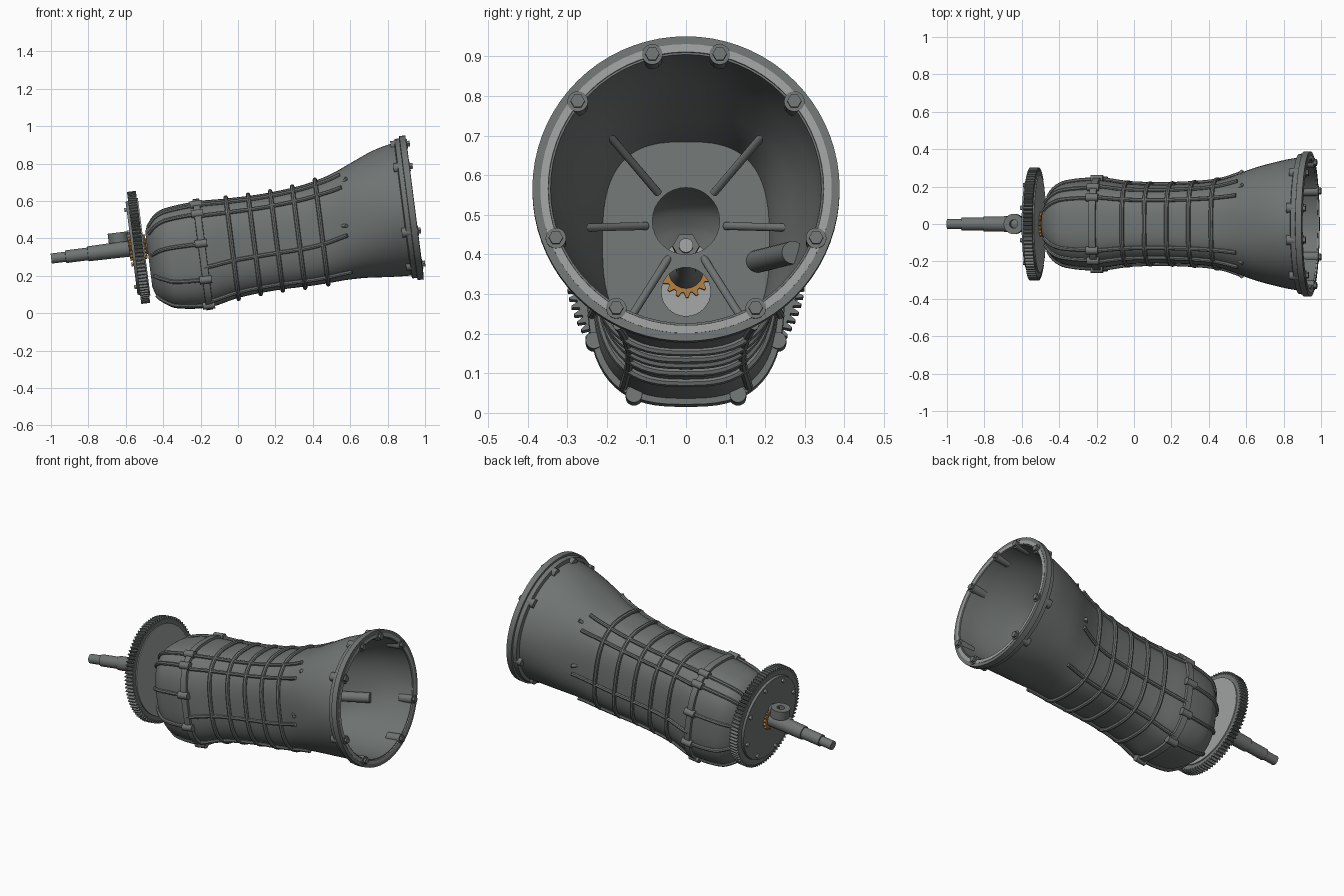
import bpy, bmesh
from math import sin, cos, pi, radians, copysign
from mathutils import Matrix, Vector

cube = bpy.data.objects.get("Cube")
if cube:
    bpy.data.objects.remove(cube, do_unlink=True)

# Everything is built along X, then tilted by this frame
FRAME = Matrix.Translation((0, 0, 0.42)) @ Matrix.Rotation(radians(-7.3), 4, 'Y')
X, Z = Vector((1, 0, 0)), Vector((0, 0, 1))
parts = []


def material(name, color):
    m = bpy.data.materials.new(name)
    m.use_nodes = True
    m.diffuse_color = (*color, 1)
    m.node_tree.nodes["Principled BSDF"].inputs["Base Color"].default_value = (*color, 1)
    return m


GREY = material("cast_grey", (0.16, 0.175, 0.17))
LIGHT = material("machined_grey", (0.34, 0.36, 0.35))
ORANGE = material("bronze_orange", (0.42, 0.2, 0.05))


def add(name, data, mat):
    data.materials.append(mat)
    ob = bpy.data.objects.new(name, data)
    bpy.context.scene.collection.objects.link(ob)
    ob.matrix_world = FRAME
    parts.append(ob)
    return ob


def from_bmesh(name, bm, mat):
    bmesh.ops.recalc_face_normals(bm, faces=bm.faces)
    me = bpy.data.meshes.new(name)
    bm.to_mesh(me)
    bm.free()
    return add(name, me, mat)


def loft(name, rings, mat, cap=True, closed=False):
    """Skin a list of point rings."""
    bm = bmesh.new()
    rows = [[bm.verts.new(p) for p in ring] for ring in rings]
    n = len(rows[0])
    pairs = list(zip(rows, rows[1:])) + ([(rows[-1], rows[0])] if closed else [])
    for a, b in pairs:
        for i in range(n):
            j = (i + 1) % n
            bm.faces.new((a[i], a[j], b[j], b[i]))
    if cap and not closed:
        bm.faces.new(rows[0])
        bm.faces.new(rows[-1])
    return from_bmesh(name, bm, mat)


def spin(name, start, axis, profile, mat, n=32, closed=False, tooth=0):
    """Turn a (distance, radius) profile about an axis, with optional teeth."""
    q, rings = axis.to_track_quat('Z', 'Y'), []
    for d, r in profile:
        ring = []
        for i in range(n):
            rr = r - (tooth if i % 4 > 1 else 0)
            a = 2 * pi * i / n
            ring.append(Vector(start) + q @ Vector((rr * cos(a), rr * sin(a), d)))
        rings.append(ring)
    return loft(name, rings, mat, closed=closed)


def rod(name, p, q, r, mat, n=20):
    d = Vector(q) - Vector(p)
    return spin(name, p, d, [(0, r), (d.length, r)], mat, n)


def tube(name, points, r, cyclic=False):
    cu = bpy.data.curves.new(name, 'CURVE')
    cu.dimensions = '3D'
    cu.bevel_depth, cu.bevel_resolution, cu.use_fill_caps = r, 2, True
    sp = cu.splines.new('POLY')
    sp.points.add(len(points) - 1)
    for p, co in zip(sp.points, points):
        p.co = (*co, 1)
    sp.use_cyclic_u = cyclic
    return add(name, cu, GREY)


# Housing stations: distance, half width, top, bottom, squareness
STATIONS = [
    (-.49, .08, .08, -.22, 2.2), (-.47, .14, .12, -.28, 2.4),
    (-.43, .19, .165, -.32, 2.6), (-.37, .22, .19, -.35, 2.8),
    (-.2, .235, .205, -.366, 2.8), (-.04, .215, .2, -.335, 2.8),
    (.16, .21, .2, -.321, 2.8), (.36, .22, .217, -.321, 2.8),
    (.46, .235, .237, -.318, 2.7), (.54, .26, .26, -.314, 2.5),
    (.65, .3, .305, -.316, 2.3), (.76, .33, .35, -.326, 2.1),
    (.855, .35, .375, -.333, 2), (.95, .36, .385, -.335, 2)]


def slope(i, k):
    a, b = STATIONS[max(i - 1, 0)], STATIONS[min(i + 1, len(STATIONS) - 1)]
    return (b[k] - a[k]) / (b[0] - a[0])


def shell_point(u, angle, off=0.0):
    """Point on the housing surface at distance u and section angle."""
    i = max([k for k, s in enumerate(STATIONS[:-1]) if s[0] <= u] or [0])
    a, b = STATIONS[i], STATIONS[i + 1]
    w = b[0] - a[0]
    t = (u - a[0]) / w
    h = t * t * (3 - 2 * t)
    val = [a[k] + (b[k] - a[k]) * h + w * t * (1 - t)
           * (slope(i, k) * (1 - t) - slope(i + 1, k) * t) for k in range(1, 5)]
    half, top, bot, n = val
    c, s = cos(angle), sin(angle)
    y = (half + off) * copysign(abs(c) ** (2 / n), c)
    z = (top + bot) / 2 + ((top - bot) / 2 + off) * copysign(abs(s) ** (2 / n), s)
    return Vector((u, y, z))


def section(u, off=0.0, n=64):
    return [shell_point(u, 2 * pi * i / n, off) for i in range(n)]


# Housing shell
spans = [a[0] + (b[0] - a[0]) * k / 4 for a, b in zip(STATIONS, STATIONS[1:]) for k in range(4)]
housing = loft("housing", [section(u) for u in spans + [STATIONS[-1][0]]], GREY, cap=False)
wall = housing.modifiers.new("wall", 'SOLIDIFY')
wall.thickness, wall.offset = 0.018, -1

# Bulkhead with shaft hole and lower hole
bm = bmesh.new()
loops = [section(.43, -.008)]
for zc, r in ((.01, .085), (-.17, .062)):
    loops.append([(.43, r * cos(i * pi / 16), zc + r * sin(i * pi / 16)) for i in range(32)])
for pts in loops:
    vs = [bm.verts.new(p) for p in pts]
    for i, v in enumerate(vs):
        bm.edges.new((v, vs[i - 1]))
bmesh.ops.triangle_fill(bm, edges=bm.edges, use_beauty=True, normal=X)
from_bmesh("bulkhead", bm, GREY)

# Hoop ribs, joint ring and lengthwise ribs
for u in (-.04, .08, .2, .32, .445):
    tube("hoop_rib", section(u, .006), .012, True)
loft("joint_ring", [section(-.2 + d, o) for d, o in
     ((-.02, -.005), (-.018, .014), (.018, .014), (.02, -.005))], GREY, closed=True)


def both_sides(degrees):
    for d in degrees:
        yield radians(d)
        yield radians(180 - d)


for a in both_sides((61, 38, -8, -56)):
    tube("long_rib", [shell_point(-.2 + .78 * i / 24, a, .005) for i in range(25)], .011)
for a in both_sides((62, 42, 6, -20, -65)):
    tube("tail_rib", [shell_point(-.47 + .27 * i / 16, a, .004) for i in range(17)], .011)
    p = shell_point(-.2, a, .008)
    rod("joint_boss", p - X * .035, p + X * .03, .021, GREY)

# Mouth flange with machined face and bolts
centre = Vector((0, 0, .025))
spin("mouth_flange", centre, X, [(.89, .355), (.895, .375), (.92, .377), (.922, .388),
     (.955, .388), (.955, .355)], GREY, 72, closed=True)
spin("flange_face", centre, X, [(.93, .344), (.957, .348), (.957, .368), (.93, .368)],
     LIGHT, 72, closed=True)
for a in both_sides((76, 39, -21, -60)):
    p = centre + Vector((0, cos(a), sin(a))) * .352
    rod("flange_boss", p + X * .87, p + X * .96, .026, GREY)
    rod("flange_bolt", p + X * .95, p + X * .973, .018, GREY, 6)

# Spokes and lever inside the mouth, given as untilted points
to_local = FRAME.inverted()


def inner_rod(name, p, q, r):
    rod(name, to_local @ Vector(p), to_local @ Vector(q), r, GREY)


for side in (-1, 1):
    for y0, z0, y1, z1 in ((.07, .555, .21, .72), (.1, .472, .285, .467), (.045, .39, .14, .24)):
        inner_rod("spoke", (.43, side * y0, z0), (.58, side * y1, z1), .01)
inner_rod("lever", (.4, .17, .38), (.71, .27, .405), .029)

# Toothed wheel with plates, bolts and hub
spin("ring_gear", (0, 0, 0), X, [(-.56, .24), (-.56, .302), (-.512, .302), (-.512, .24)],
     GREY, 352, closed=True)
gear = parts.pop()
bpy.data.objects.remove(gear, do_unlink=True)
spin("gear_teeth", (0, 0, 0), X, [(-.56, .302), (-.512, .302)], GREY, 352, tooth=.018)
spin("wheel_plate", (0, 0, 0), X, [(-.574, .25), (-.55, .255)], GREY, 64)
spin("wheel_back", (0, 0, 0), X, [(-.52, .262), (-.506, .262)], LIGHT, 64)
for i in range(8):
    a = (i + .5) * pi / 4
    p = Vector((-.57, .225 * cos(a), .225 * sin(a)))
    rod("wheel_bolt", p, p - X * .016, .012, LIGHT, 6)
spin("hub_gear", (0, 0, 0), X, [(-.588, .066), (-.495, .066)], ORANGE, 64, tooth=.012)

# Stepped shaft with end nut and eye on top
spin("shaft", (0, 0, 0), X, [(-1.007, .027), (-.93, .027), (-.929, .034), (-.81, .034),
     (-.809, .04), (-.66, .042), (-.5, .045), (-.45, .026), (-.02, .026)], GREY)
rod("shaft_nut", (-.02, 0, 0), (.01, 0, 0), .034, GREY, 6)
rod("shaft_tip", (.01, 0, 0), (.025, 0, 0), .018, LIGHT)
spin("eye", (-.637, 0, .04), Z, [(0, .022), (0, .054), (.053, .054), (.053, .022)],
     GREY, closed=True)
rod("eye_arm", (-.62, 0, .062), (-.56, 0, .062), .026, GREY)

# Turn curves into meshes and smooth everything, keeping sharp edges
bpy.ops.object.select_all(action='DESELECT')
for ob in parts:
    ob.select_set(True)
bpy.context.view_layer.objects.active = parts[0]
bpy.ops.object.convert(target='MESH')
bpy.ops.object.shade_smooth_by_angle(angle=radians(35))
